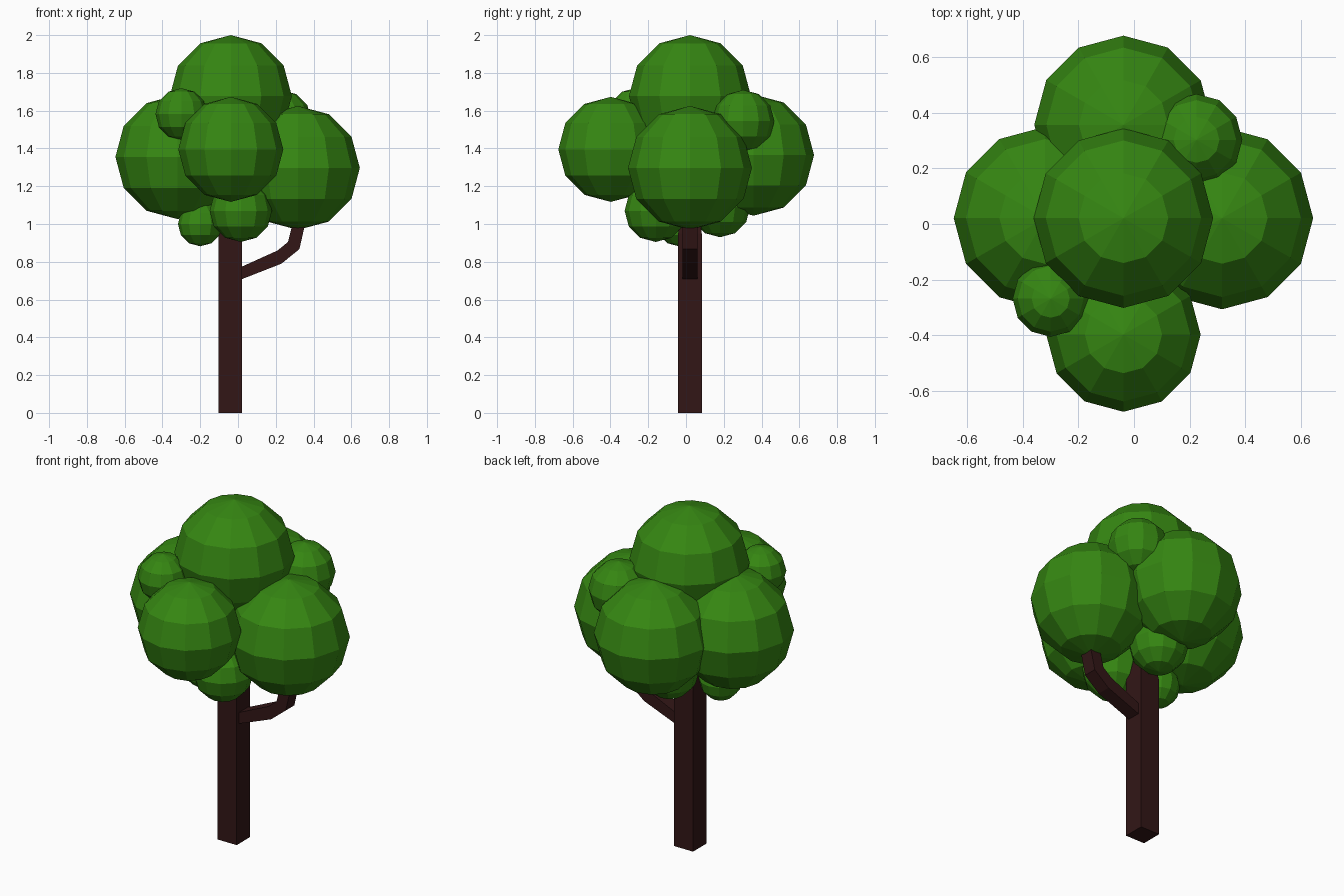
import bpy, bmesh

if "Cube" in bpy.data.objects:
    bpy.data.objects.remove(bpy.data.objects["Cube"])

def material(name, rgb):
    m = bpy.data.materials.new(name)
    m.diffuse_color = (*rgb, 1)
    m.use_nodes = True
    m.node_tree.nodes["Principled BSDF"].inputs["Base Color"].default_value = m.diffuse_color
    return m

BARK = material("bark", (0.032, 0.008, 0.008))
LEAF = material("leaf", (0.036, 0.24, 0.006))

def make_object(name, bm, mat):
    bmesh.ops.recalc_face_normals(bm, faces=bm.faces)
    me = bpy.data.meshes.new(name)
    bm.to_mesh(me)
    bm.free()
    me.materials.append(mat)
    ob = bpy.data.objects.new(name, me)
    bpy.context.collection.objects.link(ob)
    return ob

def loft(name, rings, mat):
    """Skin a closed tube through rings of four points."""
    bm = bmesh.new()
    loops = [[bm.verts.new(p) for p in r] for r in rings]
    for a, b in zip(loops, loops[1:]):
        for i in range(4):
            j = (i + 1) % 4
            bm.faces.new((a[i], a[j], b[j], b[i]))
    bm.faces.new(loops[0][::-1])
    bm.faces.new(loops[-1])
    return make_object(name, bm, mat)

# Square trunk, narrowing inside the leaves
CX, CY = -0.042, 0.021
def square(z, h):
    return [(CX - h, CY - h, z), (CX + h, CY - h, z),
            (CX + h, CY + h, z), (CX - h, CY + h, z)]
loft("trunk", [square(0, .0625), square(.95, .0625),
               square(1.15, .036), square(1.3, .03)], BARK)

# Bent side branch: (lower x, lower z, upper x, upper z)
side = [(.0, .70, .0, .765), (.23, .79, .21, .86),
        (.325, .867, .265, .905), (.352, .985, .285, .985),
        (.36, 1.08, .295, 1.08)]
loft("branch", [[(lx, CY - .04, lz), (lx, CY + .04, lz),
                 (ux, CY + .04, uz), (ux, CY - .04, uz)]
                for lx, lz, ux, uz in side], BARK)

# Leaf clusters: name, centre x, y, z, radius
clusters = [
    ("leaves_top", -.038, .021, 1.677, .323),
    ("leaves_right", .317, .021, 1.297, .328),
    ("leaves_left", -.320, .021, 1.355, .329),
    ("leaves_front", -.038, -.398, 1.395, .278),
    ("leaves_back", -.038, .357, 1.365, .321),
    ("leaves_small_front_left", -.300, -.269, 1.582, .137),
    ("leaves_small_back_right", .225, .303, 1.545, .165),
    ("leaves_low_front", .015, -.160, 1.070, .165),
    ("leaves_low_left", -.200, -.038, 1.000, .118),
    ("leaves_low_back", -.020, .180, 1.090, .160),
]
for name, x, y, z, r in clusters:
    bm = bmesh.new()
    bmesh.ops.create_uvsphere(bm, u_segments=12, v_segments=6, radius=r)
    make_object(name, bm, LEAF).location = (x, y, z)
